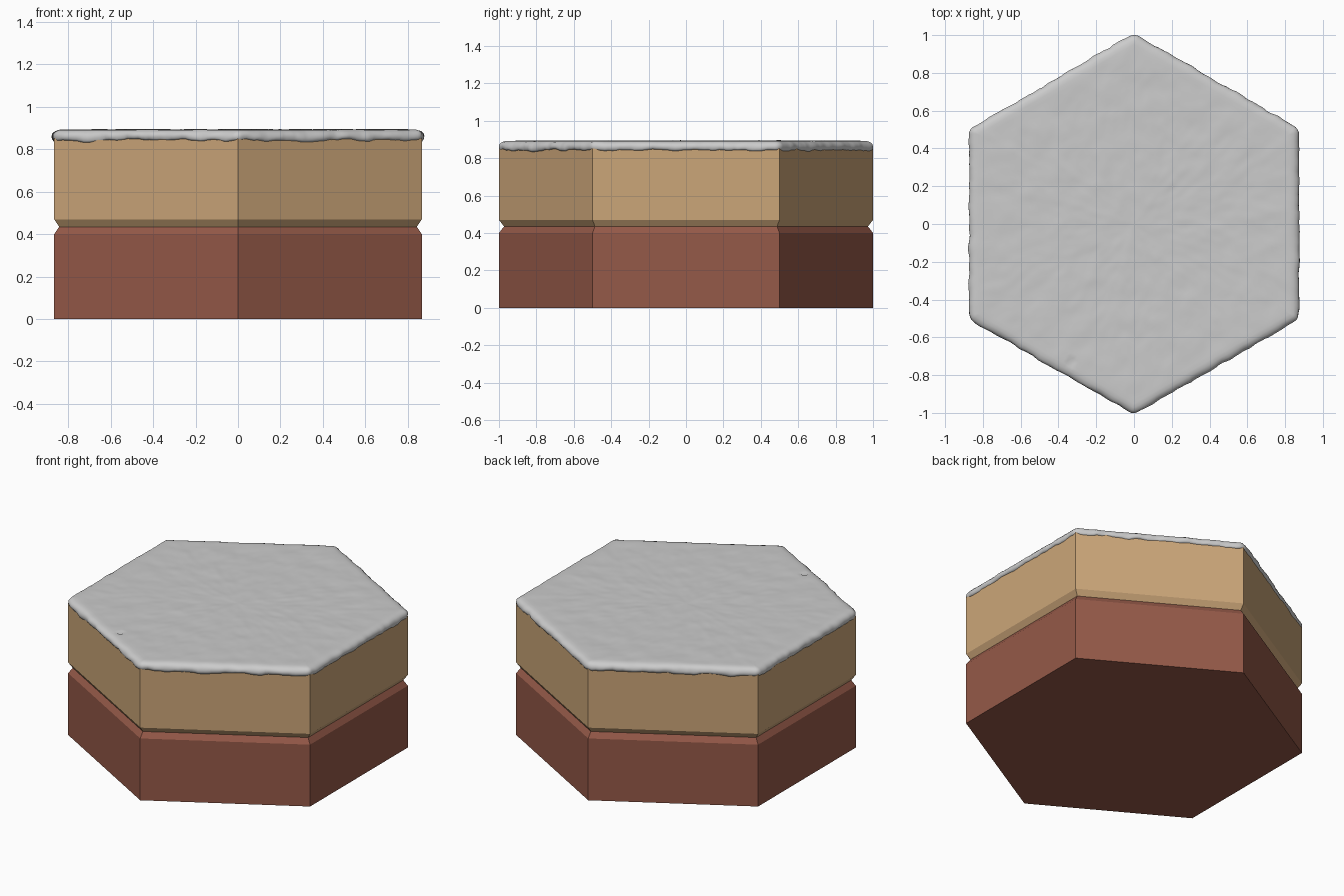
import bpy, bmesh, math
from mathutils import Vector, noise

if "Cube" in bpy.data.objects:
    bpy.data.objects.remove(bpy.data.objects["Cube"])


def make_object(name, bm, color=None):
    bmesh.ops.recalc_face_normals(bm, faces=bm.faces)
    mesh = bpy.data.meshes.new(name)
    bm.to_mesh(mesh)
    bm.free()
    obj = bpy.data.objects.new(name, mesh)
    bpy.context.collection.objects.link(obj)
    if color:
        mat = bpy.data.materials.new(name + "_color")
        mat.diffuse_color = (*color, 1)
        mat.use_nodes = True
        mat.node_tree.nodes["Principled BSDF"].inputs["Base Color"].default_value = mat.diffuse_color
        mesh.materials.append(mat)
    return obj


def bridge(bm, a, b):
    n = len(a)
    for i in range(n):
        bm.faces.new((a[i], a[(i + 1) % n], b[(i + 1) % n], b[i]))


def hex_block(name, profile, color):
    """Pointy-front hexagonal prism from (radius, height) pairs."""
    bm = bmesh.new()
    rings = [[bm.verts.new((r * math.sin(k * math.pi / 3), r * math.cos(k * math.pi / 3), z))
              for k in range(6)] for r, z in profile]
    for a, b in zip(rings, rings[1:]):
        bridge(bm, a, b)
    bm.faces.new(rings[0])
    bm.faces.new(rings[-1])
    return make_object(name, bm, color)


# Two stacked layers with chamfers meeting in a V groove
hex_block("lower_earth_layer", [(1, 0), (1, 0.40), (0.973, 0.435)], (0.30, 0.10, 0.065))
hex_block("upper_sand_layer", [(0.973, 0.435), (1, 0.47), (1, 0.852)], (0.60, 0.38, 0.19))

# Rough stone cap: rounded hexagon outline as (inner point, outward normal)
INNER = 0.95
outline = []
for k in range(6):
    a0, a1 = k * math.pi / 3, (k + 1) * math.pi / 3
    p = Vector((math.sin(a0), math.cos(a0), 0)) * INNER
    q = Vector((math.sin(a1), math.cos(a1), 0)) * INNER
    for j in range(5):
        a = a0 + math.radians(-30 + 12 * j)
        outline.append((p, Vector((math.sin(a), math.cos(a), 0))))
    mid = (a0 + a1) / 2
    for j in range(48):
        outline.append((p.lerp(q, j / 48), Vector((math.sin(mid), math.cos(mid), 0))))

bm = bmesh.new()
rings = []
# Top surface, gently lumpy with one small pit
for s in [i / 36 for i in range(1, 36)]:
    ring = []
    for p, n in outline:
        v = p * s
        z = 0.893 + 0.003 * noise.noise(v * 9) + 0.0015 * noise.noise(v * 22)
        z -= 0.015 * math.exp(-((v - Vector((-0.33, -0.73, 0))).length / 0.012) ** 2)
        ring.append(bm.verts.new((v.x, v.y, z)))
    rings.append(ring)

# Rolled, uneven rim that drips slightly over the sand
rim = [(0.0, 0.893, 0.1), (0.02, 0.891, 0.3), (0.037, 0.884, 0.7), (0.047, 0.873, 1),
       (0.050, 0.860, 1), (0.048, 0.850, 1), (0.043, 0.842, 0.6), (0.02, 0.841, 0), (-0.03, 0.845, 0)]
for off, z, w in rim:
    ring = []
    for p, n in outline:
        e = p + n * 0.05
        rough = 0.007 * noise.noise(e * 12 + Vector((0, 0, z * 20))) + 0.004 * noise.noise(e * 27)
        drip = 0.010 * noise.noise(e * 9 + Vector((5, 2, 0))) + 0.006 * noise.noise(e * 24)
        v = p + n * (off + 0.001 + w * rough)
        v *= min(1, 1 / v.length)
        low = min(1, max(0, (0.893 - z) / 0.05))
        ring.append(bm.verts.new((v.x, v.y, z + drip * low + 0.002 * noise.noise(v * 9) * (1 - low))))
    rings.append(ring)
for a, b in zip(rings, rings[1:]):
    bridge(bm, a, b)
# Close the centre and the hidden underside
centre = bm.verts.new((0, 0, 0.893))
under = bm.verts.new((0, 0, 0.845))
for ring, hub in ((rings[0], centre), (rings[-1], under)):
    for i in range(len(ring)):
        bm.faces.new((ring[i], ring[(i + 1) % len(ring)], hub))
# The corner arcs share their start point on the top rings
bmesh.ops.remove_doubles(bm, verts=bm.verts, dist=0.0003)
cap = make_object("stone_cap", bm)
for poly in cap.data.polygons:
    poly.use_smooth = True
